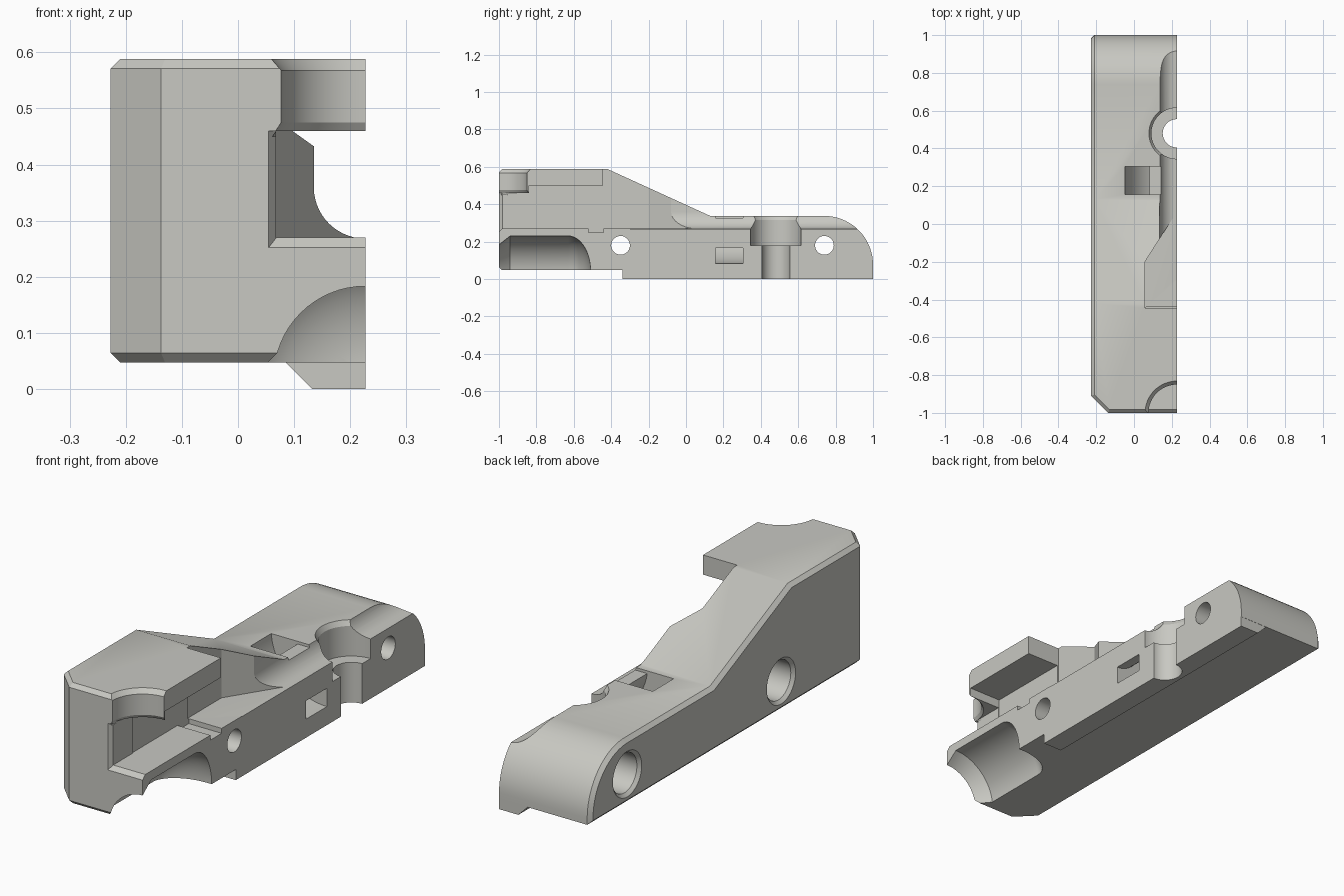
import bpy, bmesh, math
from mathutils import Vector

if "Cube" in bpy.data.objects:
    bpy.data.objects.remove(bpy.data.objects["Cube"])

XR = 0.227  # flat mating side
SEG = 64

grey = bpy.data.materials.new("light_grey")
grey.diffuse_color = (0.58, 0.58, 0.54, 1)
grey.use_nodes = True
grey.node_tree.nodes["Principled BSDF"].inputs["Base Color"].default_value = grey.diffuse_color


def finish(bm, name):
    bmesh.ops.recalc_face_normals(bm, faces=bm.faces[:])
    me = bpy.data.meshes.new(name)
    bm.to_mesh(me)
    bm.free()
    me.materials.append(grey)
    ob = bpy.data.objects.new(name, me)
    bpy.context.collection.objects.link(ob)
    return ob


def loft_bm(rings):
    """Closed solid through rings of equal point count."""
    bm = bmesh.new()
    vs = [[bm.verts.new(p) for p in r] for r in rings]
    n = len(vs[0])
    for a, b in zip(vs, vs[1:]):
        for i in range(n):
            j = (i + 1) % n
            bm.faces.new((a[i], a[j], b[j], b[i]))
    bm.faces.new(vs[0])
    bm.faces.new(vs[-1])
    bmesh.ops.recalc_face_normals(bm, faces=bm.faces[:])
    return bm


def place(axis, u, v, w):
    """2D point (u, v) at distance w along the axis."""
    return {'x': (w, u, v), 'y': (u, w, v), 'z': (u, v, w)}[axis]


def prism(name, axis, pts, a, b):
    return finish(loft_bm([[place(axis, u, v, w) for u, v in pts] for w in (a, b)]), name)


def lathe(name, axis, cu, cv, profile):
    """Round solid around an axis; profile is (radius, distance)."""
    rings = [[place(axis, cu + r * math.cos(2 * math.pi * i / SEG),
                    cv + r * math.sin(2 * math.pi * i / SEG), w) for i in range(SEG)]
             for r, w in profile]
    return finish(loft_bm(rings), name)


def box(name, x0, x1, y0, y1, z0, z1):
    return prism(name, 'z', [(x0, y0), (x1, y0), (x1, y1), (x0, y1)], z0, z1)


def arc(cu, cv, ru, rv, a0, a1, n):
    return [(cu + ru * math.cos(math.radians(a0 + (a1 - a0) * i / n)),
             cv + rv * math.sin(math.radians(a0 + (a1 - a0) * i / n))) for i in range(n + 1)]


# Body: side profile with sloped top and rounded back
side = [(-1, 0.047), (1, 0.047)] + arc(0.74, 0.075, 0.26, 0.262, 0, 90, 18) + \
       [(0.13, 0.337), (-0.42, 0.588), (-1, 0.588)]
bm = loft_bm([[(x, y, z) for y, z in side] for x in (-XR, XR)])
# clipped vertical front corner
cut = bmesh.ops.bisect_plane(bm, geom=bm.verts[:] + bm.edges[:] + bm.faces[:],
                             plane_co=(-XR, -0.91, 0), plane_no=(-1, -1, 0), clear_outer=True)
bmesh.ops.contextual_create(bm, geom=[e for e in cut['geom_cut'] if isinstance(e, bmesh.types.BMEdge)])
bmesh.ops.recalc_face_normals(bm, faces=bm.faces[:])


def outer(f):
    n = f.normal
    return n.x < -0.5 or (n.y < -0.9 and abs(n.z) < 0.1)


# chamfer around the outer side and front
rim = [e for e in bm.edges if len(e.link_faces) == 2 and
       outer(e.link_faces[0]) != outer(e.link_faces[1]) and
       all(f.normal.x < 0.9 for f in e.link_faces)]
bmesh.ops.bevel(bm, geom=rim, offset=0.017, segments=1, affect='EDGES', profile=0.5)
body = finish(bm, "bracket_body")

# Locating rail under the mating side
rail = prism("rail", 'y', [(0.085, 0.06), (0.085, 0.047), (0.132, 0), (XR, 0), (XR, 0.06)], -0.34, 0.999)

cutters = []
# Front slot, its roof stepping up behind the lip
cutters.append(box("slot_front", 0.068, 0.4, -1.1, -0.83, 0.27, 0.46))
cutters.append(box("slot_middle", 0.064, 0.4, -0.84, -0.44, 0.27, 0.5))
cutters.append(prism("slot_open", 'z', [(0.058, -0.445), (0.4, -0.445), (0.4, 0.03), (0.205, 0.03),
                                        (0.058, -0.2)], 0.27, 1))
cutters.append(box("floor_notch", 0.064, 0.4, -0.52, -0.44, 0.248, 0.3))
# Chamfer of the slot mouth
mouth = [[(x, y, z0), (0.4, y, z0), (0.4, y, 0.46), (x, y, 0.46)]
         for y, x, z0 in ((-1.01, 0.047, 0.242), (-0.979, 0.07, 0.272))]
cutters.append(finish(loft_bm(mouth), "slot_mouth"))
# Long rounded channel in the top
cutters.append(prism("channel", 'y', [(0.4, 1), (0.135, 1)] +
                     arc(XR, 0.36, 0.092, 0.092, 180, 270, 14) + [(0.4, 0.268)], -0.3, 1.1))
# Vertical screw hole with counterbore
cutters.append(lathe("vertical_hole", 'z', XR, 0.48, [(0.075, -0.1), (0.075, 0.2)]))
cutters.append(lathe("counterbore", 'z', XR, 0.48,
                     [(0.135, 0.18), (0.135, 0.315), (0.148, 0.337), (0.148, 0.5)]))
# Cross holes with wide outer recesses
for y in (-0.35, 0.74):
    cutters.append(lathe("cross_hole", 'x', y, 0.18, [(0.05, -0.1), (0.05, 0.4)]))
    cutters.append(lathe("head_recess", 'x', y, 0.18,
                         [(0.115, -0.24), (0.088, -0.213), (0.088, -0.02)]))
# Curved strap tunnel from the top to the mating side
strap = [(XR + 0.1, 0.083)] + arc(XR, 0.36, 0.277, 0.277, 270, 180, 14) + \
        [(-0.05, 0.5), (0.08, 0.5)] + arc(XR, 0.36, 0.147, 0.195, 180, 270, 14) + [(XR + 0.1, 0.165)]
cutters.append(prism("strap_tunnel", 'y', strap, 0.157, 0.305))
cutters.append(box("strap_seat", 0.07, 0.4, 0.157, 0.305, 0.325, 0.6))
# Round scoop in the lip
cutters.append(lathe("lip_scoop", 'z', XR, -1,
                     [(0.166, 0.45), (0.15, 0.475), (0.15, 0.568), (0.172, 0.592), (0.172, 0.7)][0:]))
# Domed hollow under the front
dome = [(0.158, -1.01), (0.163, -1), (0.21, -0.94)] + \
       [(r, y) for y, r in arc(-0.63, 0.02, 0.12, 0.19, 90, 6, 12)]
cutters.append(lathe("front_hollow", 'y', XR, 0.02, dome))

# Combine everything into the body
bpy.context.view_layer.objects.active = body
for tool, op in [(rail, 'UNION')] + [(c, 'DIFFERENCE') for c in cutters]:
    mod = body.modifiers.new(tool.name, 'BOOLEAN')
    mod.operation = op
    mod.solver = 'EXACT'
    mod.object = tool
    bpy.ops.object.modifier_apply(modifier=mod.name)
    bpy.data.objects.remove(tool, do_unlink=True)

bpy.ops.object.select_all(action='DESELECT')
body.select_set(True)
bpy.ops.object.shade_smooth_by_angle(angle=math.radians(25))
